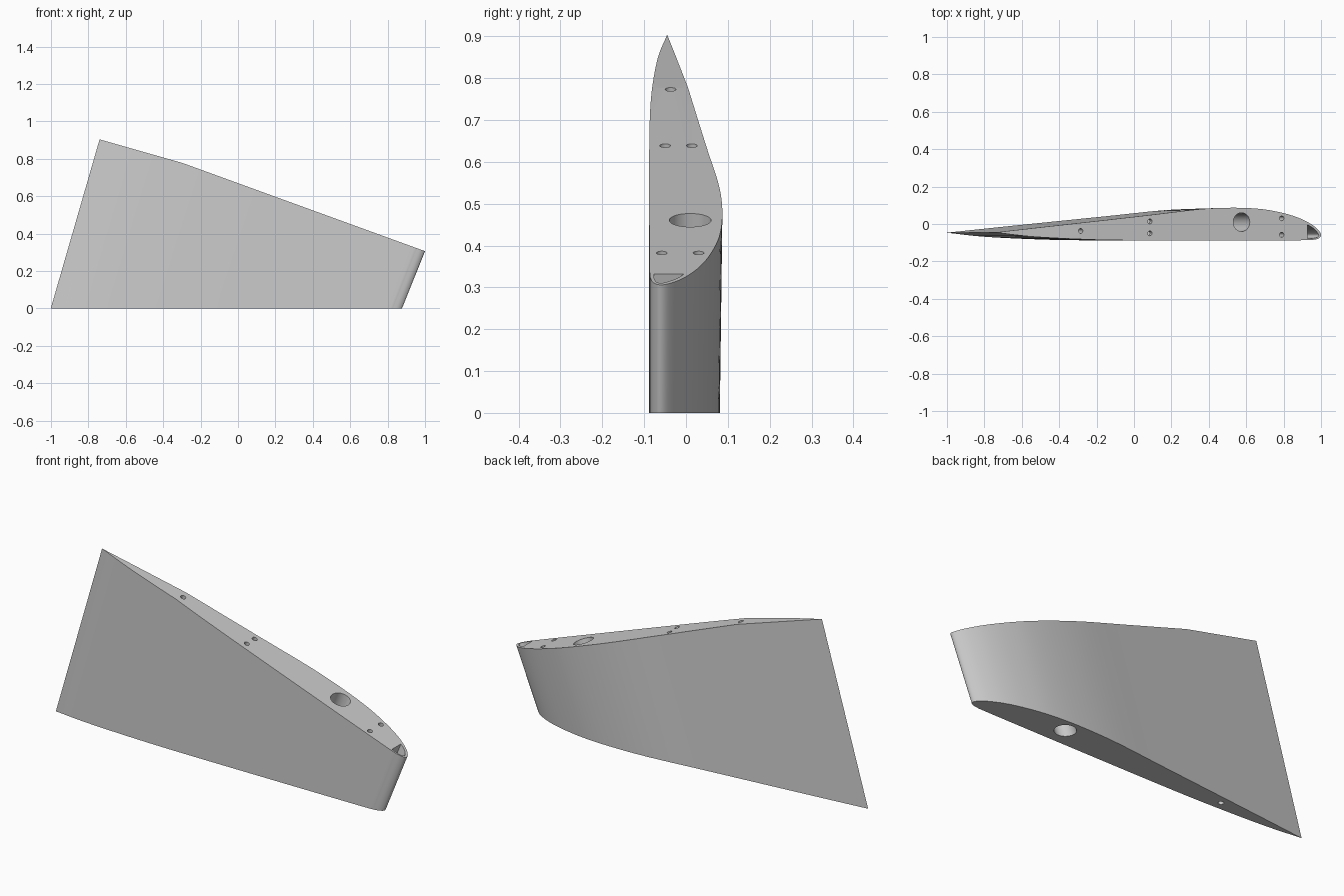
import bpy, bmesh, math
from mathutils import Vector

if "Cube" in bpy.data.objects:
    bpy.data.objects.remove(bpy.data.objects["Cube"])

grey = bpy.data.materials.new("plain grey")
grey.diffuse_color = (0.6, 0.6, 0.6, 1)
grey.use_nodes = True
grey.node_tree.nodes["Principled BSDF"].inputs["Base Color"].default_value = grey.diffuse_color

KINK = (-0.295, 0.777)
NOSE = (1.0, 0.306)
TAIL = (-0.74, 0.904)


def rim_z(x):
    """Height of the slanted, two-plane rim at x."""
    a, b = (KINK, NOSE) if x >= KINK[0] else (TAIL, KINK)
    return a[1] + (x - a[0]) / (b[0] - a[0]) * (b[1] - a[1])


def span_line(x):
    """Base x and lean of the spanwise line that meets the rim at x."""
    z = rim_z(x)
    u = (0.875 + 0.403 * z - x) / (1.875 + 0.114 * z)
    return 0.875 - 1.875 * u, 0.403 - 0.114 * u


def smooth_path(pts, steps):
    """Catmull-Rom curve through a few 2D points."""
    p = [Vector(q) for q in pts]
    p = [2 * p[0] - p[1]] + p + [2 * p[-1] - p[-2]]
    out = []
    for i in range(1, len(p) - 2):
        a, b, c, d = p[i - 1:i + 3]
        for k in range(steps):
            t = k / steps
            out.append(0.5 * (2 * b + (c - a) * t + (2 * a - 5 * b + 4 * c - d) * t * t
                              + (3 * b - a - 3 * c + d) * t ** 3))
    return out + [p[-2]]


def make_object(name, bm):
    bmesh.ops.recalc_face_normals(bm, faces=bm.faces[:])
    me = bpy.data.meshes.new(name)
    bm.to_mesh(me)
    bm.free()
    me.materials.append(grey)
    ob = bpy.data.objects.new(name, me)
    bpy.context.collection.objects.link(ob)
    return ob


def loft(bm, low, high):
    """Side walls between two rings; returns both rings of vertices."""
    a = [bm.verts.new(p) for p in low]
    b = [bm.verts.new(p) for p in high]
    n = len(a)
    for i in range(n):
        j = (i + 1) % n
        bm.faces.new((a[i], a[j], b[j], b[i]))
    return a, b


# Airfoil outline along the rim: tail -> upper side -> nose -> lower side -> tail
outline = [(-0.74, -0.045), (-0.52, -0.02), (-0.295, 0.005), (0.085, 0.048), (0.35, 0.079),
           (0.53, 0.087), (0.68, 0.08), (0.80, 0.058), (0.89, 0.029), (0.955, -0.006),
           (0.99, -0.038), (1.0, -0.06), (0.99, -0.075), (0.96, -0.084), (0.88, -0.087),
           (0.4, -0.088), (-0.05, -0.087), (-0.295, -0.081), (-0.55, -0.067), (-0.74, -0.045)]
STEPS = 5
ring = smooth_path(outline, STEPS)[:-1]
upper_kink, lower_kink = 2 * STEPS, 17 * STEPS

# Wing body with a flat base and a rim made of two planes
low, high = [], []
for x, y in ring:
    low.append((span_line(x)[0], -0.088 + (y + 0.088) * 0.965, 0))
    high.append((x, y, rim_z(x)))
bm = bmesh.new()
a, b = loft(bm, low, high)
bm.faces.new(a)
bm.faces.new(b[upper_kink:lower_kink + 1])
bm.faces.new(b[lower_kink:] + b[:upper_kink + 1])
wing = make_object("wing_section", bm)


def cutter(name, pts, x, z0):
    """Prism following the spanwise line through rim x, from z0 past the rim."""
    lean = span_line(x)[1]
    zr, z1 = rim_z(x), rim_z(x) + 0.08
    bm = bmesh.new()
    a, b = loft(bm, [(px + lean * (z0 - zr), py, z0) for px, py in pts],
                [(px + lean * (z1 - zr), py, z1) for px, py in pts])
    bm.faces.new(a)
    bm.faces.new(b)
    ob = make_object(name, bm)
    ob.hide_render = True
    return ob


def circle(x, y, r, n):
    return [(x + r * math.cos(2 * math.pi * i / n), y + r * math.sin(2 * math.pi * i / n))
            for i in range(n)]


# Spar tube, pin holes (x, y, radius, bottom height) and nose pocket
holes = [("spar_hole", 0.575, 0.01, 0.05, -0.05),
         ("front_pin_upper", 0.79, 0.03, 0.013, 0.05),
         ("front_pin_lower", 0.79, -0.058, 0.013, 0.05),
         ("middle_pin_upper", 0.085, 0.014, 0.013, 0.60),
         ("middle_pin_lower", 0.085, -0.05, 0.013, 0.60),
         ("rear_pin", -0.285, -0.037, 0.013, -0.05)]
cutters = [cutter(n, circle(x, y, r, 40 if r > 0.02 else 20), x, z0)
           for n, x, y, r, z0 in holes]
pocket = smooth_path([(0.92, -0.004), (0.955, -0.022), (0.98, -0.045), (0.989, -0.06),
                      (0.98, -0.071), (0.955, -0.076), (0.92, -0.077)], 4)
cutters.append(cutter("nose_pocket", pocket, 0.98, 0.02))

bpy.context.view_layer.objects.active = wing
for c in cutters:
    mod = wing.modifiers.new(c.name, 'BOOLEAN')
    mod.operation, mod.solver, mod.object = 'DIFFERENCE', 'EXACT', c
    bpy.ops.object.modifier_apply(modifier=mod.name)
    bpy.data.objects.remove(c)

wing.select_set(True)
bpy.ops.object.shade_smooth_by_angle(angle=math.radians(30))
